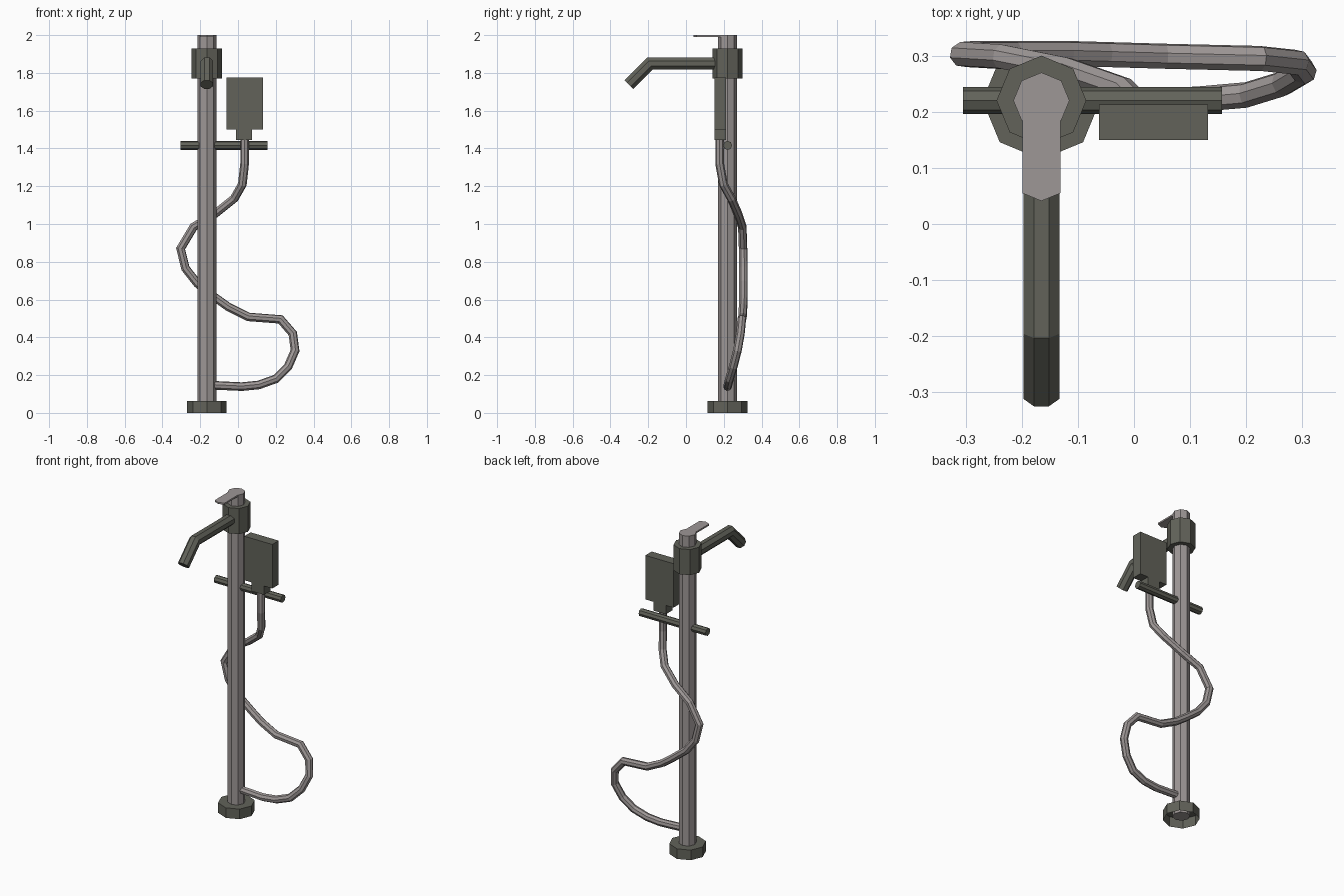
import bpy, bmesh, math
from mathutils import Vector

if "Cube" in bpy.data.objects:
    bpy.data.objects.remove(bpy.data.objects["Cube"])


def material(name, color):
    m = bpy.data.materials.new(name)
    m.diffuse_color = (*color, 1)
    m.use_nodes = True
    m.node_tree.nodes["Principled BSDF"].inputs["Base Color"].default_value = m.diffuse_color
    return m


STEEL = material("light steel", (0.34, 0.31, 0.305))
DARK = material("dark bronze", (0.122, 0.124, 0.102))
CX, CY = -0.165, 0.22          # column axis


def finish(bm, name, mat, recalc=True):
    if recalc:
        bmesh.ops.recalc_face_normals(bm, faces=bm.faces)
    me = bpy.data.meshes.new(name)
    bm.to_mesh(me)
    bm.free()
    me.materials.append(mat)
    ob = bpy.data.objects.new(name, me)
    bpy.context.collection.objects.link(ob)
    return ob


def tube(name, points, r, mat, sides=8, turn=0.0, caps=(True, True)):
    """Sweep a polygon along a path with mitred corners."""
    pts = [Vector(p) for p in points]
    dirs = [(b - a).normalized() for a, b in zip(pts, pts[1:])]
    d = dirs[0]
    side = d.orthogonal().normalized()
    if abs(d.z) < 0.9:
        side = d.cross(Vector((0, 0, 1))).normalized()
    else:
        side = Vector((1, 0, 0))
        side = (side - d * side.dot(d)).normalized()
    up = d.cross(side)
    ring = []
    for i in range(sides):
        a = 2 * math.pi * i / sides + turn
        ring.append(pts[0] + r * (math.cos(a) * side + math.sin(a) * up))
    bm = bmesh.new()
    rings = [[bm.verts.new(v) for v in ring]]
    for k in range(1, len(pts)):
        d = dirs[k - 1]
        n = (d + dirs[k]).normalized() if k < len(dirs) else d
        ring = [v + d * ((pts[k] - v).dot(n) / d.dot(n)) for v in ring]
        rings.append([bm.verts.new(v) for v in ring])
    for a, b in zip(rings, rings[1:]):
        for i in range(sides):
            j = (i + 1) % sides
            bm.faces.new((a[i], a[j], b[j], b[i]))
    for end, on in zip((rings[0], rings[-1]), caps):
        if on:
            bm.faces.new(end)
    return finish(bm, name, mat)


def box(name, lo, hi, mat):
    bm = bmesh.new()
    bmesh.ops.create_cube(bm, size=1)
    for v in bm.verts:
        v.co = [(a + b) / 2 + c * (b - a) for a, b, c in zip(lo, hi, v.co)]
    return finish(bm, name, mat)


def post(name, z0, z1, r, mat, caps=(True, True)):
    return tube(name, [(CX, CY, z0), (CX, CY, z1)], r, mat, caps=caps)


# Column, hollow foot and mixer collar
post("column", 0.02, 2.0, 0.05, STEEL)
post("foot", 0.0, 0.063, 0.105, DARK, caps=(False, True))
post("mixer_collar", 1.77, 1.93, 0.08, DARK)

# Flat lever on top, with a blunt pointed tip
bm = bmesh.new()
outline = [(-0.034, 0.23), (-0.034, 0.055), (0, 0.041), (0.034, 0.055), (0.034, 0.23)]
f = bm.faces.new([bm.verts.new((CX + x, y, 1.99)) for x, y in outline])
ext = bmesh.ops.extrude_face_region(bm, geom=[f])
for v in ext["geom"]:
    if isinstance(v, bmesh.types.BMVert):
        v.co.z = 2.0
finish(bm, "lever", STEEL)

# Spout and towel bar
tube("spout", [(CX, 0.18, 1.85), (CX, -0.19, 1.85), (CX, -0.302, 1.738)],
     0.035, DARK, turn=math.pi / 8)
tube("cross_bar", [(-0.305, CY, 1.416), (0.157, CY, 1.416)], 0.024, DARK)

# Hand shower: head and neck
box("hand_shower_head", (-0.062, 0.15, 1.50), (0.132, 0.213, 1.775), DARK)
box("hand_shower_neck", (-0.01, 0.15, 1.445), (0.075, 0.213, 1.50), DARK)

# Winding hose
tube("hose", [
    (0.035, 0.178, 1.45), (0.035, 0.178, 1.32), (0.023, 0.198, 1.21),
    (-0.02, 0.24, 1.135), (-0.12, 0.275, 1.055), (-0.235, 0.298, 0.985),
    (-0.304, 0.302, 0.87), (-0.278, 0.304, 0.765), (-0.215, 0.304, 0.685),
    (-0.12, 0.304, 0.61), (-0.05, 0.302, 0.56), (0.055, 0.299, 0.508),
    (0.225, 0.295, 0.495), (0.29, 0.288, 0.42), (0.302, 0.272, 0.33),
    (0.265, 0.25, 0.245), (0.2, 0.23, 0.18), (0.11, 0.222, 0.148),
    (0.02, 0.22, 0.139), (-0.15, 0.22, 0.147)],
    0.023, STEEL)
